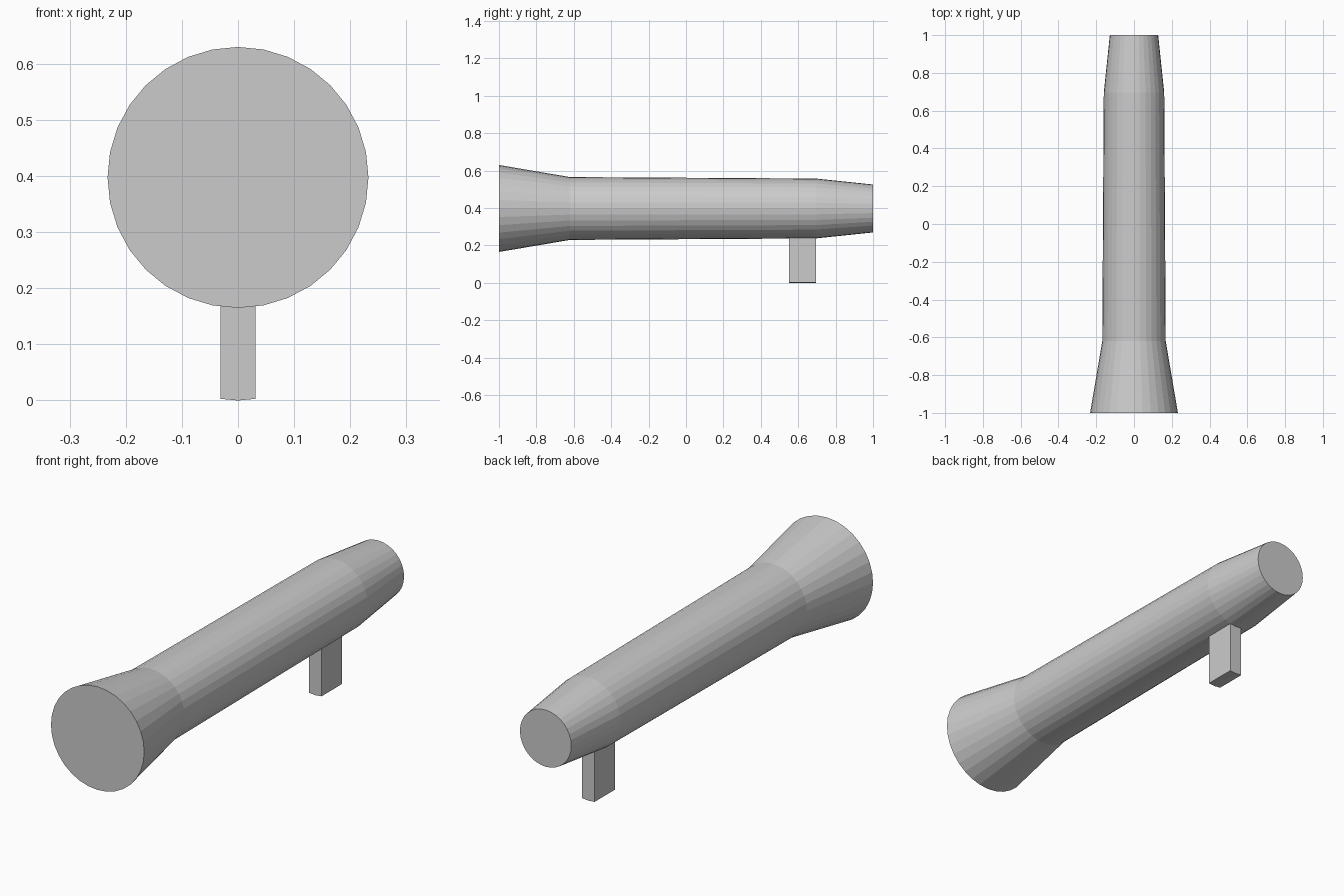
import bpy, bmesh
from math import sin, cos, tau

if "Cube" in bpy.data.objects:
    bpy.data.objects.remove(bpy.data.objects["Cube"])

SIDES = 32
AXIS_Z = 0.3975
# Tube profile: (y, radius), from flared front mouth to tapered rear end
PROFILE = [(-1.0, 0.2325), (-0.62, 0.168), (0.55, 0.161), (0.695, 0.16), (1.0, 0.128)]
FOOT_SECTION = 2   # profile segment that carries the foot

bm = bmesh.new()

# Tube rings; vertex 0 of every ring is at the bottom
rings = [[bm.verts.new((r * sin(tau * i / SIDES), y, AXIS_Z - r * cos(tau * i / SIDES)))
          for i in range(SIDES)] for y, r in PROFILE]

# Tube walls, keeping the two bottom faces for the foot
foot_faces = []
for s, (a, b) in enumerate(zip(rings, rings[1:])):
    for i in range(SIDES):
        j = (i + 1) % SIDES
        face = bm.faces.new((a[i], a[j], b[j], b[i]))
        if s == FOOT_SECTION and i in (0, SIDES - 1):
            foot_faces.append(face)

# End caps
bm.faces.new(rings[0])
bm.faces.new(rings[-1])

# Foot: extrude the bottom faces down to the ground, keeping their slight curve
ext = bmesh.ops.extrude_face_region(bm, geom=foot_faces)
for v in (g for g in ext["geom"] if isinstance(g, bmesh.types.BMVert)):
    v.co.z = 0.0 if abs(v.co.x) < 1e-4 else 0.003
bmesh.ops.delete(bm, geom=[f for f in foot_faces if f.is_valid], context='FACES')

bmesh.ops.recalc_face_normals(bm, faces=bm.faces)
mesh = bpy.data.meshes.new("flared_tube_with_foot")
bm.to_mesh(mesh)
bm.free()
tube = bpy.data.objects.new("flared_tube_with_foot", mesh)
bpy.context.collection.objects.link(tube)
